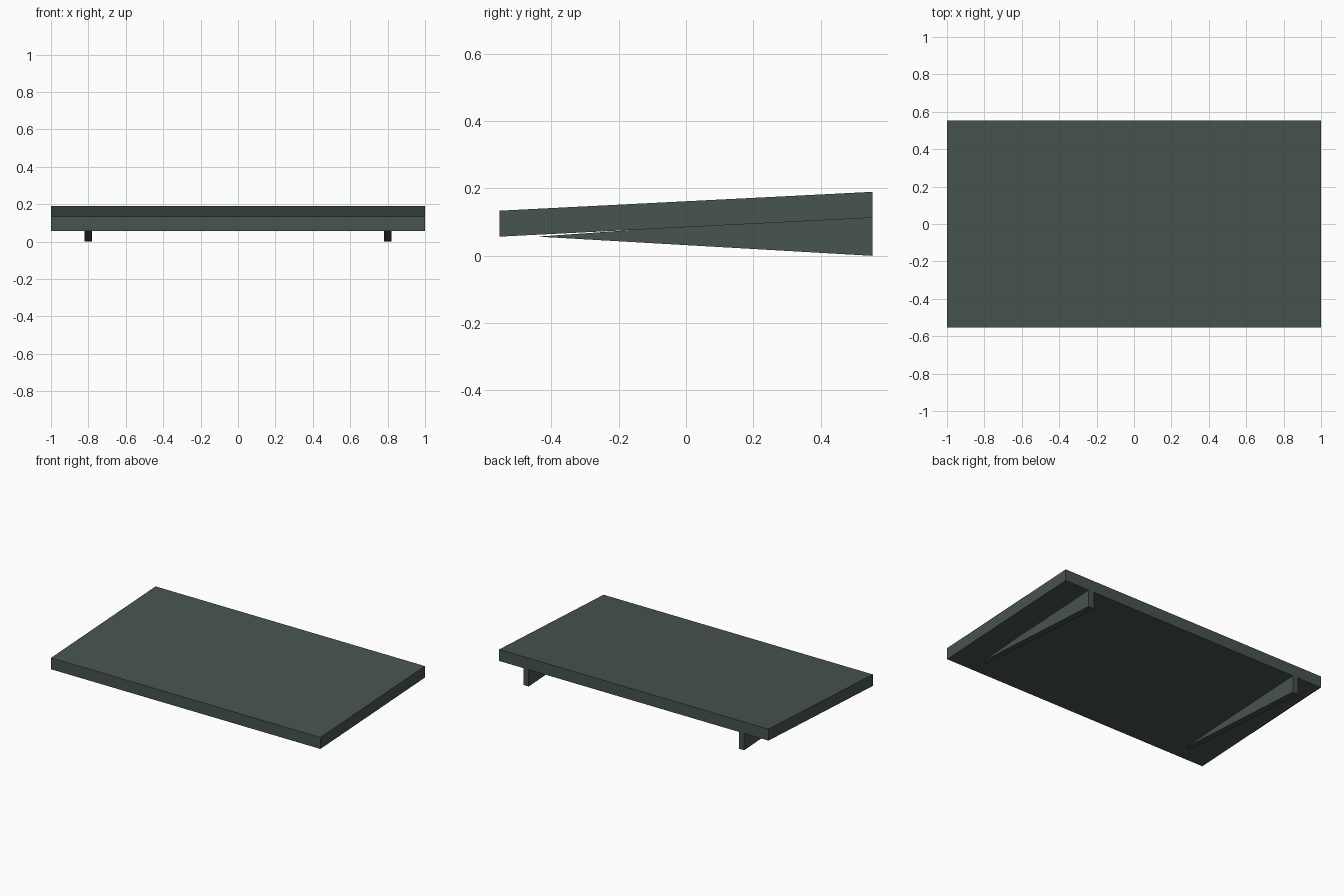
import bpy
import bmesh

if "Cube" in bpy.data.objects:
    bpy.data.objects.remove(bpy.data.objects["Cube"])

# Single dark grey-green colour
mat = bpy.data.materials.new("dark grey green")
mat.diffuse_color = (0.063, 0.088, 0.080, 1.0)
mat.use_nodes = True
mat.node_tree.nodes["Principled BSDF"].inputs["Base Color"].default_value = mat.diffuse_color


def extrude_profile(name, profile, x0, x1):
    """Extrude a (y, z) side profile along x into a closed solid."""
    bm = bmesh.new()
    face = bm.faces.new([bm.verts.new((x0, y, z)) for y, z in profile])
    ext = bmesh.ops.extrude_face_region(bm, geom=[face])
    moved = [g for g in ext["geom"] if isinstance(g, bmesh.types.BMVert)]
    bmesh.ops.translate(bm, verts=moved, vec=(x1 - x0, 0, 0))
    bmesh.ops.recalc_face_normals(bm, faces=bm.faces)
    mesh = bpy.data.meshes.new(name)
    bm.to_mesh(mesh)
    bm.free()
    mesh.materials.append(mat)
    obj = bpy.data.objects.new(name, mesh)
    bpy.context.collection.objects.link(obj)
    return obj


D = 0.554  # half depth

# Sloping slab, rising towards the back
extrude_profile("sloping_board",
                [(-D, 0.057), (D, 0.113), (D, 0.19), (-D, 0.134)], -1.0, 1.0)

# Two wedge supports, sunk into the board towards the back
for side, x in (("left", -0.8), ("right", 0.8)):
    extrude_profile(side + "_wedge_support",
                    [(-0.44, 0.057), (D, 0.0), (D, 0.127)], x - 0.02, x + 0.02)
